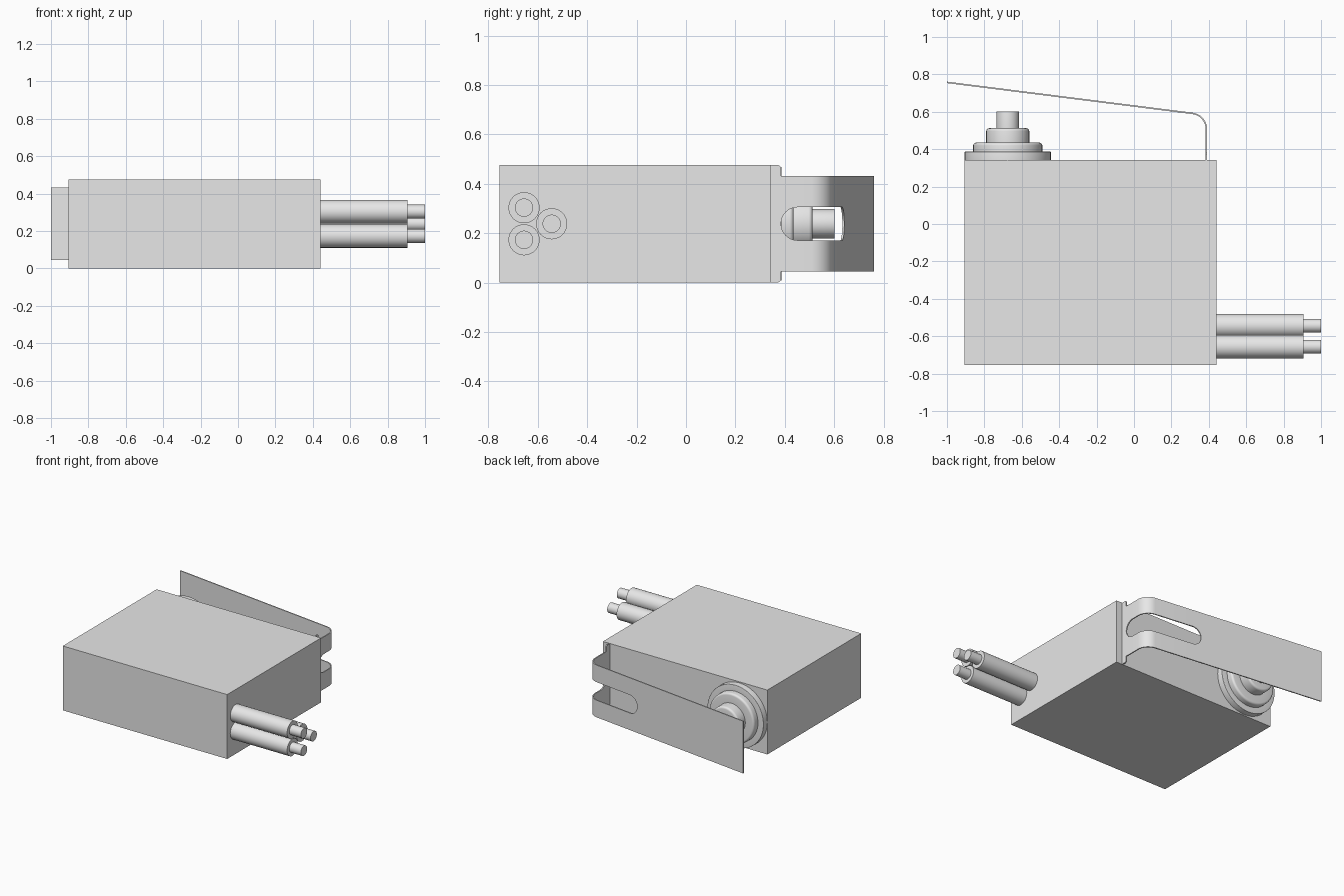
import bpy, bmesh, math
from mathutils import Vector, Matrix

cube = bpy.data.objects.get("Cube")
if cube:
    bpy.data.objects.remove(cube, do_unlink=True)

grey = bpy.data.materials.new("light grey")
grey.use_nodes = True
grey.diffuse_color = (0.8, 0.8, 0.8, 1)
grey.node_tree.nodes["Principled BSDF"].inputs["Base Color"].default_value = (0.8, 0.8, 0.8, 1)

MID_Z = 0.238


def finish(name, bm, smooth=True):
    bmesh.ops.recalc_face_normals(bm, faces=bm.faces)
    mesh = bpy.data.meshes.new(name)
    bm.to_mesh(mesh)
    bm.free()
    mesh.materials.append(grey)
    obj = bpy.data.objects.new(name, mesh)
    bpy.context.collection.objects.link(obj)
    if smooth:
        bpy.ops.object.select_all(action='DESELECT')
        obj.select_set(True)
        bpy.context.view_layer.objects.active = obj
        bpy.ops.object.shade_smooth_by_angle(angle=math.radians(35))
    return obj


def lathe(name, profile, place, steps=48):
    """Revolve (radius, height) points about z, then place the result."""
    bm = bmesh.new()
    verts = [bm.verts.new((r, 0, h)) for r, h in profile]
    edges = [bm.edges.new(pair) for pair in zip(verts, verts[1:])]
    bmesh.ops.spin(bm, geom=verts + edges, cent=(0, 0, 0), axis=(0, 0, 1),
                   angle=math.tau, steps=steps)
    bmesh.ops.remove_doubles(bm, verts=bm.verts, dist=0.0001)
    bmesh.ops.transform(bm, matrix=place, verts=bm.verts)
    return finish(name, bm)


# Case
bm = bmesh.new()
bmesh.ops.create_cube(bm, size=1)
for v in bm.verts:
    v.co = Vector((0.44 if v.co.x > 0 else -0.905,
                   0.342 if v.co.y > 0 else -0.755,
                   2 * MID_Z if v.co.z > 0 else 0))
finish("switch_case", bm, smooth=False)

# Stepped plunger with softened shoulders
profile = [(0, 0)]
for radius, top, soft in ((0.23, 0.045, 0.002), (0.185, 0.093, 0.015),
                          (0.115, 0.17, 0.015), (0.06, 0.26, 0.003)):
    profile.append((radius, profile[-1][1]))
    for i in range(5):
        a = math.pi / 2 * i / 4
        profile.append((radius - soft + soft * math.cos(a), top - soft + soft * math.sin(a)))
profile.append((0, 0.26))
lathe("plunger", profile,
      Matrix.Translation((-0.675, 0.342, MID_Z)) @ Matrix.Rotation(-math.pi / 2, 4, 'X'))

# Three sheathed wires
wire = [(0, 0), (0.063, 0), (0.063, 0.475), (0.037, 0.475), (0.037, 0.57), (0, 0.57)]
for label, y, dz in (("upper", -0.656, 0.065), ("lower", -0.656, -0.065), ("inner", -0.544, 0)):
    lathe("wire_" + label, wire,
          Matrix.Translation((0.43, y, MID_Z + dz)) @ Matrix.Rotation(math.pi / 2, 4, 'Y'), 32)

# Bent lever: upright foot, round bend, long sloping arm
FOOT_X, FOOT_Y = 0.387, 0.335
BEND_R, BEND_START = 0.085, 0.172
BEND_ANGLE = math.radians(82.8)
BEND_END = BEND_START + BEND_R * BEND_ANGLE
SLOT_A, SLOT_B, SLOT_R = 0.05, 0.66, 0.067
LENGTH = BEND_END + 1.323


def lever_point(s):
    if s <= BEND_START:
        return FOOT_X, FOOT_Y + s
    a = min((s - BEND_START) / BEND_R, BEND_ANGLE)
    run = max(s - BEND_END, 0)
    return (FOOT_X - BEND_R * (1 - math.cos(a)) - run * math.sin(a),
            FOOT_Y + BEND_START + BEND_R * math.sin(a) + run * math.cos(a))


def slot_half(s):
    near = min(s - SLOT_A, SLOT_B - s)
    if near <= 0.00001:
        return 0
    return math.sqrt(SLOT_R ** 2 - max(SLOT_R - near, 0) ** 2)


def outer_half(s):
    if s < 0.042:
        return 0.237
    return 0.230 if s < 0.0499 else 0.193


stations = {0, 0.04, 0.049, LENGTH}
for i in range(13):
    stations.add(BEND_START + (BEND_END - BEND_START) * i / 12)
for i in range(11):
    inset = SLOT_R * (1 - math.cos(math.pi / 2 * i / 10))
    stations |= {SLOT_A + inset, SLOT_B - inset}

bm = bmesh.new()
for side in (-1, 1):
    previous = None
    for s in sorted(stations):
        x, y = lever_point(s)
        pair = [bm.verts.new((x, y, MID_Z + side * h)) for h in (slot_half(s), outer_half(s))]
        if previous:
            bm.faces.new((previous[0], previous[1], pair[1], pair[0]))
        previous = pair
bmesh.ops.remove_doubles(bm, verts=bm.verts, dist=0.00005)
lever = finish("lever", bm)
solid = lever.modifiers.new("thickness", 'SOLIDIFY')
solid.thickness = 0.008
solid.offset = 0
# Keep the solidified rim crisp
bpy.ops.object.modifier_apply(modifier=solid.name)
bpy.ops.object.shade_smooth_by_angle(angle=math.radians(35))
